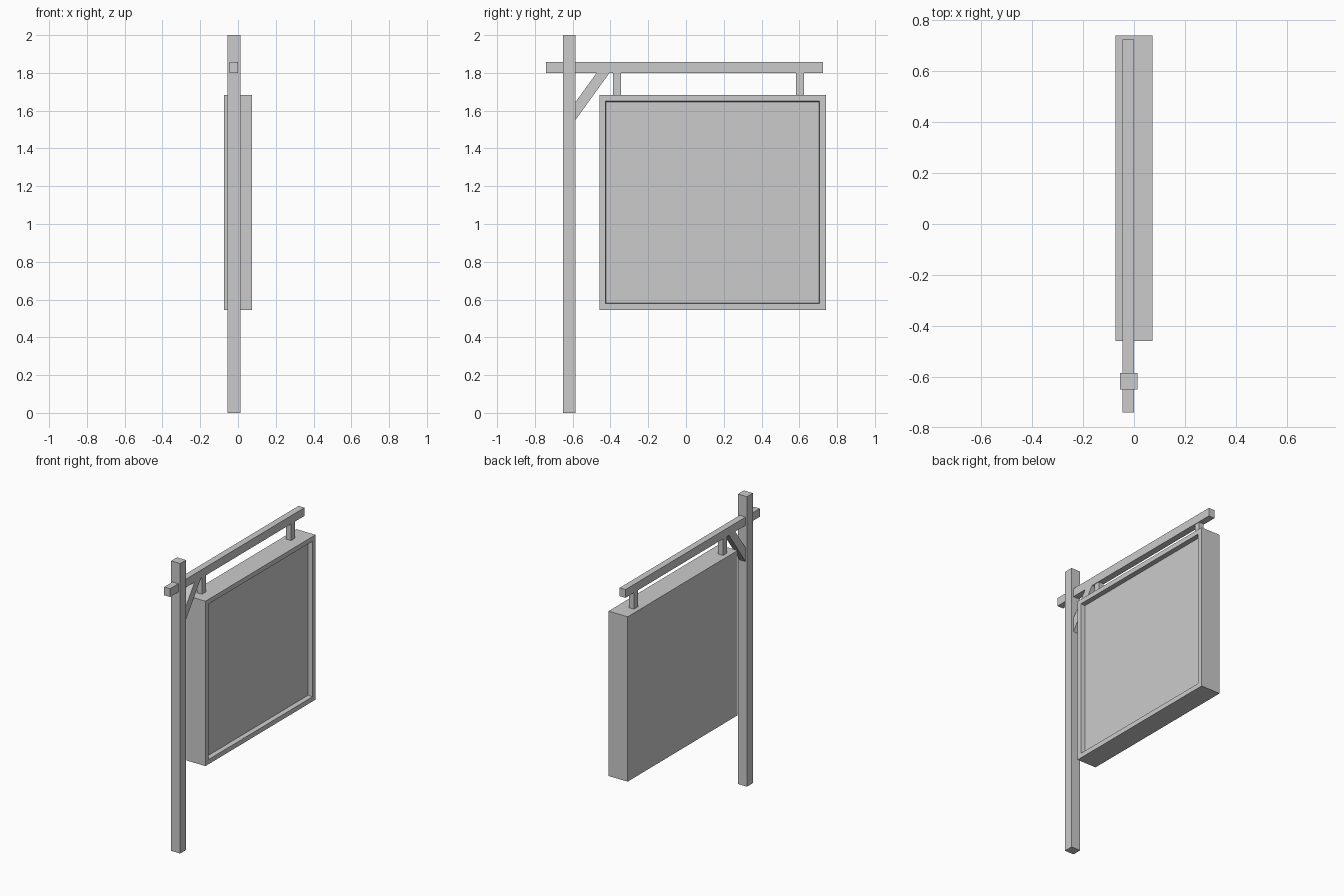
import bpy, bmesh

if "Cube" in bpy.data.objects:
    bpy.data.objects.remove(bpy.data.objects["Cube"])


def make_object(name, bm):
    bmesh.ops.recalc_face_normals(bm, faces=bm.faces[:])
    mesh = bpy.data.meshes.new(name)
    bm.to_mesh(mesh)
    bm.free()
    obj = bpy.data.objects.new(name, mesh)
    bpy.context.collection.objects.link(obj)
    return obj


def prism(name, profile, x0, x1, recess=None):
    """Extrude a (y, z) profile from x0 to x1, optionally recessing the +x face."""
    bm = bmesh.new()
    base = bm.faces.new([bm.verts.new((x0, y, z)) for y, z in profile])
    out = bmesh.ops.extrude_face_region(bm, geom=[base], use_keep_orig=True)
    bmesh.ops.translate(bm, vec=(x1 - x0, 0, 0),
                        verts=[v for v in out["geom"] if isinstance(v, bmesh.types.BMVert)])
    bmesh.ops.recalc_face_normals(bm, faces=bm.faces[:])
    if recess:
        rim, taper, depth = recess
        front = max(bm.faces, key=lambda f: f.calc_center_median().x)
        bmesh.ops.inset_region(bm, faces=[front], thickness=rim)
        # second inset makes the slightly tapered walls
        bmesh.ops.inset_region(bm, faces=[front], thickness=taper)
        bmesh.ops.translate(bm, vec=(-depth, 0, 0), verts=front.verts[:])
    return make_object(name, bm)


def box(name, x, y, z, recess=None):
    profile = [(y[0], z[0]), (y[1], z[0]), (y[1], z[1]), (y[0], z[1])]
    return prism(name, profile, x[0], x[1], recess)


# Upright post and the cross beam passing through it
box("post", (-0.055, 0.014), (-0.65, -0.586), (0, 2))
box("beam", (-0.045, 0.0), (-0.74, 0.724), (1.80, 1.857))

# Diagonal brace between post and beam
prism("brace", [(-0.587, 1.548), (-0.405, 1.80), (-0.473, 1.80), (-0.587, 1.643)],
      -0.045, 0.0)

# Two short hangers holding the board
for i, y in enumerate((-0.366, 0.604)):
    box(f"hanger_{i + 1}", (-0.041, -0.004), (y - 0.021, y + 0.021), (1.68, 1.80))

# Sign board with a recessed panel on its right side
box("sign_board", (-0.073, 0.073), (-0.459, 0.74), (0.546, 1.683),
    recess=(0.046, 0.006, 0.03))
